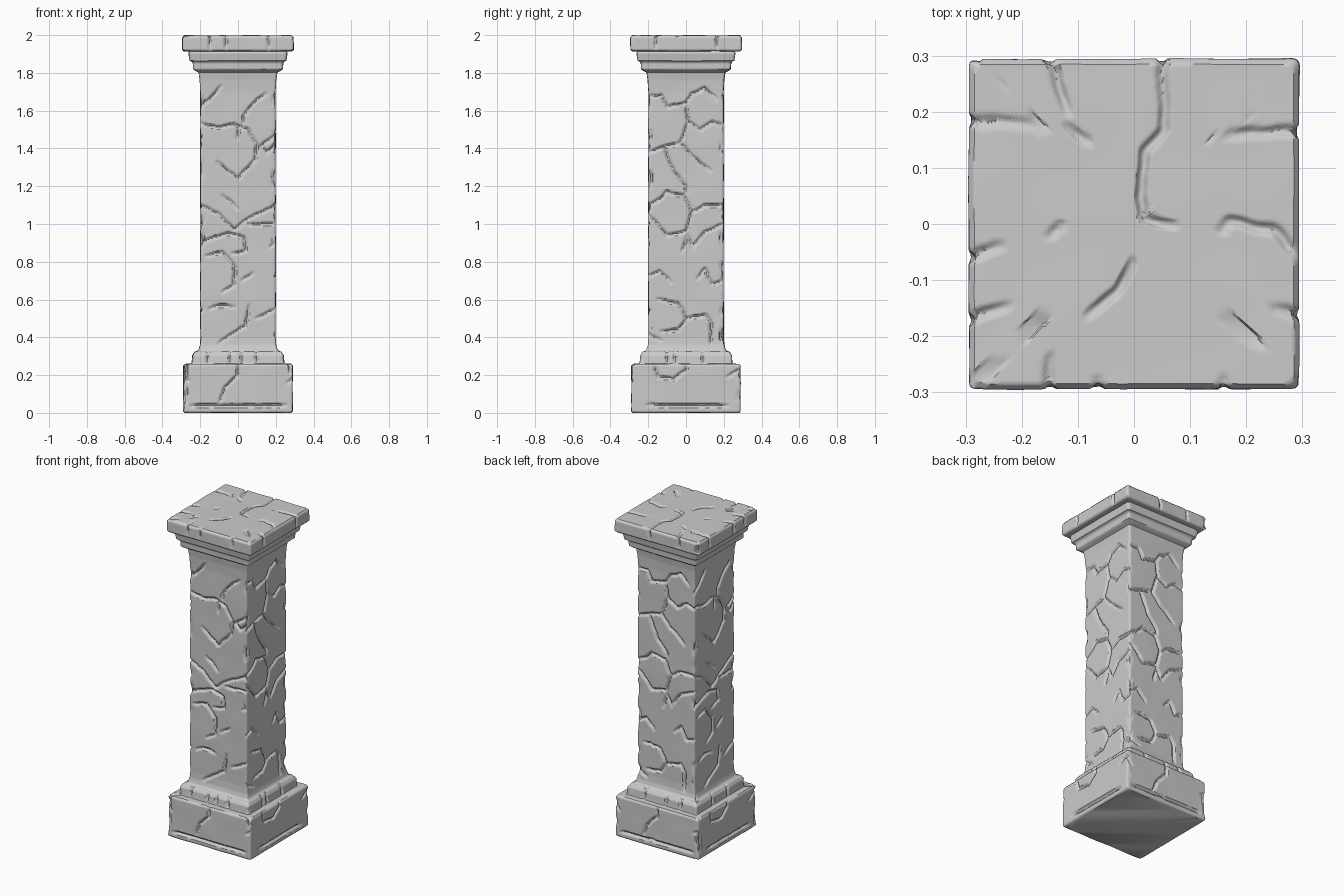
import bpy, bmesh, math
from mathutils import Vector, Matrix, noise
from mathutils.kdtree import KDTree

if "Cube" in bpy.data.objects:
    bpy.data.objects.remove(bpy.data.objects["Cube"])

STEP = 0.0065


def resample(pts, step):
    out = [Vector(pts[0])]
    for a, b in zip(pts, pts[1:]):
        a, b = Vector(a), Vector(b)
        n = max(1, math.ceil((b - a).length / step))
        out += [a.lerp(b, i / n) for i in range(1, n + 1)]
    return out


def face_cracks(cracks, half, turn):
    """Place (u, z) crack lines on one side, turned about z in quarter turns."""
    rot = Matrix.Rotation(turn * math.pi / 2, 3, 'Z')
    return [[rot @ Vector((u, -half, z)) for u, z in c] for c in cracks]


def crack_tree(cracks):
    samples = []
    for c in cracks:
        line = resample(c, 0.003)
        n = len(line) - 1
        for i, p in enumerate(line):
            wobble = noise.noise_vector(p * 25) * 0.005
            samples.append((p + wobble, min(1, 0.45 + min(i, n - i) * 0.05)))
    tree = KDTree(len(samples))
    for i, (p, _) in enumerate(samples):
        tree.insert(p, i)
    tree.balance()
    return tree, [s for _, s in samples]


def stone(name, profile, cracks=(), n=60, radius=0.012, step=STEP,
          wear=0.002, chip=0.02, width=0.011, depth=0.014, bottom=False, top=False):
    """Square-section sweep of a (half width, z) profile, carved by crack lines."""
    bm = bmesh.new()
    square = [(-1 + 2 * i / n, -1) for i in range(n)]
    square += [(1, -1 + 2 * i / n) for i in range(n)]
    square += [(1 - 2 * i / n, 1) for i in range(n)]
    square += [(-1, 1 - 2 * i / n) for i in range(n)]
    rings, halves = [], []
    for h, z in resample(profile, step):
        r = min(radius, h * 0.5)
        k = h - r
        ring = []
        for sx, sy in square:
            p = Vector((sx * h, sy * h))
            q = Vector((max(-k, min(k, p.x)), max(-k, min(k, p.y))))
            p = q + (p - q).normalized() * r
            ring.append(bm.verts.new((p.x, p.y, z)))
            halves.append(h)
        rings.append(ring)
    for a, b in zip(rings, rings[1:]):
        for i in range(4 * n):
            j = (i + 1) % (4 * n)
            bm.faces.new((a[i], a[j], b[j], b[i]))
    if bottom:
        bm.faces.new(rings[0][::-1])
    if top:
        bm.faces.new(rings[-1])
    bm.normal_update()
    if cracks:
        tree, strength = crack_tree(cracks)
    zmax = profile[-1][1]
    moves = []
    for v, h in zip(bm.verts, halves):
        co = v.co
        cut = wear * (0.4 + noise.noise(co * 7))
        # worn corners
        if abs(co.x) > h - 0.02 and abs(co.y) > h - 0.02 and h > 0.15:
            cut += max(0, noise.noise(co * 13) - 0.1) * chip
        if cracks:
            _, i, d = tree.find(co)
            if d < width:
                cut += depth * strength[i] * (1 - (d / width) ** 2)
        moves.append(co - v.normal * cut)
    for v, co in zip(bm.verts, moves):
        v.co = (co.x, co.y, max(0, min(2, co.z)))
    me = bpy.data.meshes.new(name)
    bm.to_mesh(me)
    bm.free()
    ob = bpy.data.objects.new(name, me)
    bpy.context.collection.objects.link(ob)
    bpy.ops.object.select_all(action='DESELECT')
    ob.select_set(True)
    bpy.context.view_layer.objects.active = ob
    bpy.ops.object.shade_smooth_by_angle(angle=math.radians(50))
    return ob


# Shaft crack lines, front pattern and side pattern (u across, z up)
front = [
    [(-.2, 1.62), (-.15, 1.66), (-.09, 1.73)],
    [(.15, 1.69), (.08, 1.64), (.03, 1.57), (.03, 1.52)],
    [(-.2, 1.53), (-.1, 1.51), (-.02, 1.53), (.05, 1.5), (.1, 1.42),
     (.09, 1.34), (0, 1.24), (-.11, 1.33)],
    [(0, 1.52), (0, 1.45)],
    [(.2, 1.47), (.12, 1.41), (.16, 1.38), (.2, 1.43)],
    [(-.2, 1.1), (-.1, 1.05), (-.02, .97), (.06, 1.03), (.2, 1.1)],
    [(-.08, 1.15), (0, 1.08)],
    [(.05, 1.0), (.2, 1.0)],
    [(-.2, .9), (-.12, .93), (-.05, .95), (.03, .93), (.04, .86), (-.03, .84)],
    [(-.17, .83), (-.08, .85), (-.02, .78), (-.02, .68), (-.08, .64)],
    [(.2, .9), (.17, .88)],
    [(.02, .7), (.08, .74)],
    [(.06, .57), (.04, .46), (-.04, .41), (-.1, .37)],
    [(-.15, .55), (-.1, .57), (-.02, .56)],
    [(.1, .5), (.2, .55)],
]
side = [
    [(-.2, 1.68), (-.13, 1.68), (-.1, 1.62), (0, 1.64), (.03, 1.69), (.1, 1.72), (.16, 1.66)],
    [(0, 1.63), (.01, 1.54), (.08, 1.5), (.14, 1.54), (.2, 1.52)],
    [(.01, 1.54), (-.03, 1.43), (.03, 1.36), (.13, 1.28)],
    [(-.03, 1.43), (-.12, 1.41), (-.2, 1.38)],
    [(-.12, 1.41), (-.06, 1.27), (0, 1.2), (0, 1.16)],
    [(-.2, 1.1), (-.14, 1.13), (-.1, 1.17), (-.01, 1.15), (.03, 1.06), (0, .96),
     (-.1, .94), (-.15, 1.0), (-.2, 1.05)],
    [(.03, 1.06), (.1, 1.1), (.2, 1.1)],
    [(0, .95), (.04, .87)],
    [(0, .93), (-.02, .85)],
    [(.04, .88), (.1, .96), (.2, 1.0)],
    [(-.2, .72), (-.14, .75), (-.08, .69)],
    [(.06, .71), (.1, .76), (.14, .68), (.2, .7)],
    [(-.15, .6), (-.04, .58), (0, .5), (-.04, .44), (-.13, .43)],
    [(0, .5), (.1, .52), (.13, .48), (.13, .36)],
    [(-.2, .42), (-.13, .38)],
]
shaft_cracks = []
for turn, pattern in enumerate((front, side, side, front)):
    shaft_cracks += face_cracks(pattern, 0.2, turn)
stone("shaft", [(.225, .32), (.21, .335), (.203, .36), (.2, .4), (.2, 1.7),
                (.203, 1.76), (.21, 1.81)], shaft_cracks, n=62)

# Plinth
plinth_front = [
    [(0, .26), (0, .2), (-.07, .13), (-.1, .05)],
    [(-.29, .2), (-.26, .17)], [(.29, .18), (.26, .16)],
    [(-.25, .04), (.25, .04)],
]
plinth_side = [
    [(-.17, .26), (-.15, .19), (-.06, .18), (0, .23), (0, .26)],
    [(.22, .19), (.29, .23)], [(-.2, .04), (.22, .04)],
]
plinth_cracks = []
for turn, pattern in enumerate((plinth_front, plinth_side, plinth_front, plinth_side)):
    plinth_cracks += face_cracks(pattern, 0.29, turn)
stone("plinth", [(.283, 0), (.29, .008), (.29, .25), (.282, .26), (.22, .262)],
      plinth_cracks, n=90, bottom=True)

# Blocked step between plinth and shaft
joints = []
for turn, us in enumerate(((-.16, -.04, .02, .1), (-.1, -.06, .09), (-.12, .03, .13), (-.08, .07))):
    joints += face_cracks([[(u, .255), (u, .325)] for u in us], 0.243, turn)
    joints += face_cracks([[(u, .327), (u * 0.95, .331)] for u in us], 0.225, turn)
stone("base_step", [(.25, .25), (.246, .265), (.243, .305), (.23, .325), (.2, .332)],
      joints, n=70)

# Stepped moulding under the cap
stone("capital_moulding", [(.205, 1.80), (.228, 1.812), (.238, 1.82), (.24, 1.852),
                           (.246, 1.86), (.256, 1.864), (.263, 1.905), (.255, 1.918)],
      n=40, step=0.008, chip=0.01)

# Cap slab: cracks on the top run over the edge and down the sides
top_lines = [
    [(-.295, .185), (-.19, .18)],
    [(-.15, .295), (-.14, .27), (-.12, .2)],
    [(-.12, .17), (-.08, .15)],
    [(.05, .295), (.055, .17), (.02, .13), (.01, .05), (.02, .01), (.07, 0)],
    [(.295, .165), (.17, .16)],
    [(.16, -.01), (.17, .005), (.25, -.01), (.295, -.06)],
    [(0, -.07), (-.03, -.12), (-.08, -.16)],
    [(-.295, -.06), (-.24, -.04)],
    [(-.295, -.17), (-.23, -.15)],
    [(-.15, -.295), (-.15, -.24)],
    [(.295, -.16), (.25, -.15)],
    [(-.15, -.02), (-.13, 0)],
    [(-.065, -.295), (-.065, -.28)],
    [(.16, -.295), (.16, -.28)],
]
cap_cracks = []
for line in top_lines:
    pts = [Vector((x, y, 2)) for x, y in line]
    if max(abs(pts[0].x), abs(pts[0].y)) > 0.29:
        pts.insert(0, Vector((pts[0].x, pts[0].y, 1.925)))
    cap_cracks.append(pts)
stone("cap_slab", [(.24, 1.912), (.286, 1.914), (.295, 1.923), (.295, 1.987),
                   (.285, 1.999), (.01, 2.0)], cap_cracks, n=90, top=True, depth=0.012)
